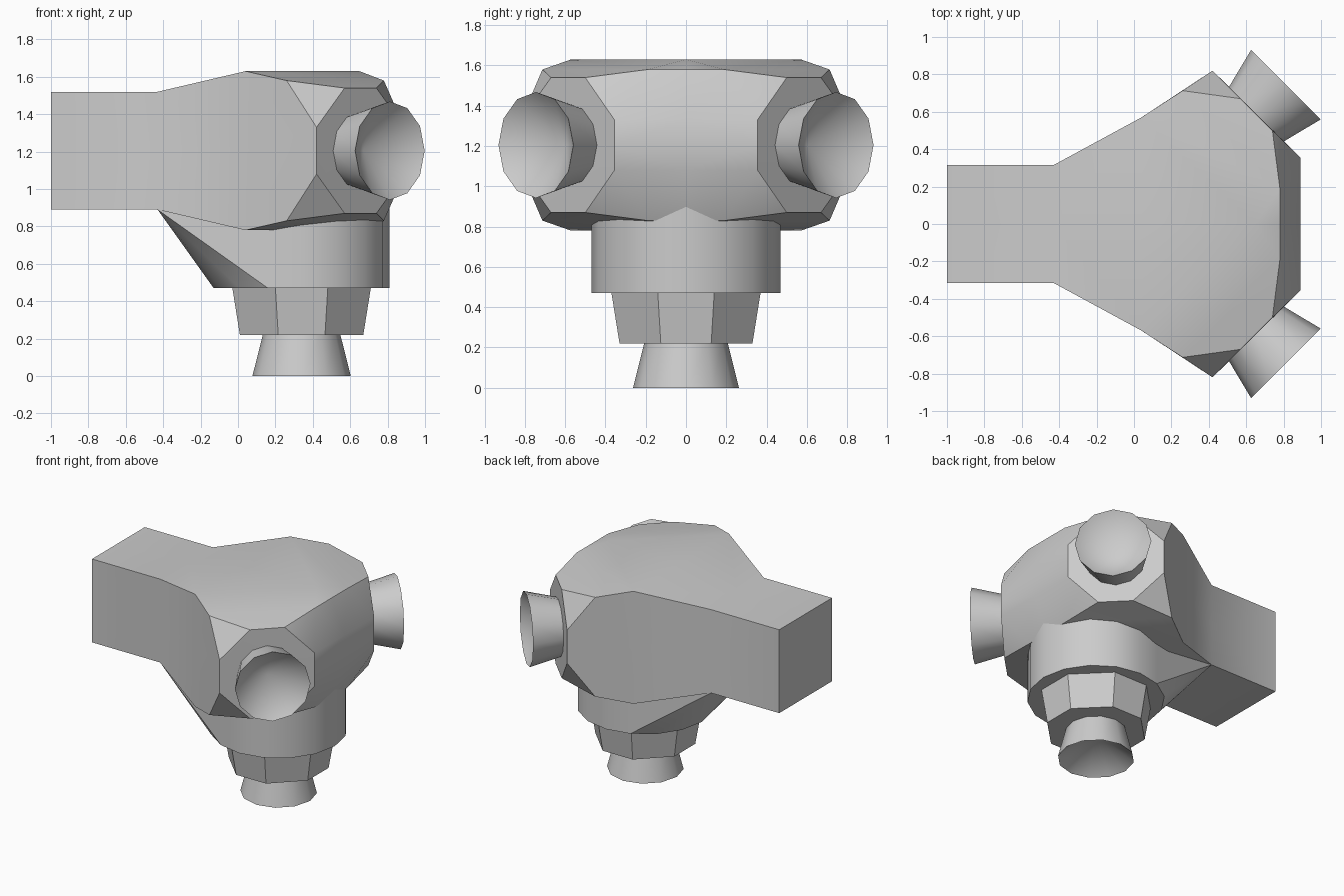
import bpy, bmesh, math
from mathutils import Vector

if "Cube" in bpy.data.objects:
    bpy.data.objects.remove(bpy.data.objects["Cube"])

grey = bpy.data.materials.new("light_grey")
grey.diffuse_color = (0.6, 0.6, 0.6, 1)
grey.use_nodes = True
grey.node_tree.nodes["Principled BSDF"].inputs["Base Color"].default_value = grey.diffuse_color


def finish(name, bm, loc=(0, 0, 0), axis=None):
    """Turn a bmesh into a smooth-by-angle object, optionally aiming its z along axis."""
    bmesh.ops.recalc_face_normals(bm, faces=bm.faces[:])
    mesh = bpy.data.meshes.new(name)
    bm.to_mesh(mesh)
    bm.free()
    mesh.materials.append(grey)
    ob = bpy.data.objects.new(name, mesh)
    bpy.context.collection.objects.link(ob)
    ob.location = loc
    if axis:
        ob.rotation_mode = 'QUATERNION'
        ob.rotation_quaternion = Vector(axis).to_track_quat('Z', 'Y')
    bpy.ops.object.select_all(action='DESELECT')
    ob.select_set(True)
    bpy.context.view_layer.objects.active = ob
    bpy.ops.object.shade_smooth_by_angle(angle=math.radians(32))
    return ob


def circle(r, n, x, z):
    return [(x + r * math.cos(2 * math.pi * i / n), r * math.sin(2 * math.pi * i / n), z)
            for i in range(n)]


def hull(name, points):
    bm = bmesh.new()
    for p in points:
        bm.verts.new(p)
    res = bmesh.ops.convex_hull(bm, input=bm.verts[:])
    loose = [v for v in bm.verts if not v.link_faces]
    bmesh.ops.delete(bm, geom=loose, context='VERTS')
    return finish(name, bm)


# Body: one quarter (y > 0, upper half), mirrored across y and z
P = dict(
    a0=(-1, .315, .315), a1=(-.43, .315, .315), a2=(.04, .57, .425),
    b=(.26, .713, .375), c=(.57, .67, .335), d=(.74, .5, .335),
    e=(.78, .19, .375), f=(.65, 0, .425), g=(.42, .82, .125), h=(.89, .355, .125),
    m0=(-1, .315, 0), m1=(-.43, .315, 0), m2=(.04, .57, 0),
    mg=(.42, .82, 0), mh=(.89, .355, 0),
    c0=(-1, 0, .315), c1=(-.43, 0, .315), c2=(.04, 0, .425),
    ce=(.78, 0, .375), ch=(.89, 0, .125), k0=(-1, 0, 0), kh=(.89, 0, 0))
FACES = ["c0 a0 a1 c1", "c1 a1 a2 c2", "c2 a2 f", "a2 b e f", "b c d e",   # top
         "b g c", "d h e", "g c d h mh mg",                                # corner
         "a0 m0 m1 a1", "a1 m1 m2 a2", "a2 m2 mg g b",                     # side
         "k0 m0 a0 c0", "ch h mh kh", "e h ch ce", "f e ce"]               # ends
bm = bmesh.new()
V = {k: bm.verts.new(p) for k, p in P.items()}
for f in FACES:
    bm.faces.new([V[k] for k in f.split()])
for i in (1, 2):
    dup = bmesh.ops.duplicate(bm, geom=bm.verts[:] + bm.edges[:] + bm.faces[:])
    for v in dup["geom"]:
        if isinstance(v, bmesh.types.BMVert):
            v.co[i] = -v.co[i]
    bmesh.ops.remove_doubles(bm, verts=bm.verts[:], dist=0.0005)
finish("thruster_body", bm, (0, 0, 1.205))

# Collar under the body, faired back to the stub
hull("lower_collar", circle(.47, 16, .34, .47) + circle(.47, 16, .34, .95)
     + [(-.43, s * .315, .89) for s in (-1, 1)])

# Eight-sided mount below the collar
mount = []
for a, b, z in ((.37, .14, .47), (.33, .125, .22)):
    for s in (-1, 1):
        for t in (-1, 1):
            mount += [(.34 + s * a, t * b, z), (.34 + s * b, t * a, z)]
hull("nozzle_mount", mount)


# Nozzles: flared cone with a conical hollow
def nozzle(name, loc, axis):
    bm = bmesh.new()
    base = [bm.verts.new(p) for p in circle(.207, 12, 0, 0)]
    lip = [bm.verts.new(p) for p in circle(.263, 12, 0, .222)]
    apex = bm.verts.new((0, 0, .02))
    for i in range(12):
        j = (i + 1) % 12
        bm.faces.new((base[i], base[j], lip[j], lip[i]))
        bm.faces.new((lip[i], lip[j], apex))
    bm.faces.new(base[::-1])
    finish(name, bm, loc, axis)


nozzle("bottom_nozzle", (.34, 0, .222), (0, 0, -1))
for s, side in ((-1, "front"), (1, "back")):
    nozzle(side + "_nozzle", (.655, s * .588, 1.205), (1, s, 0))
